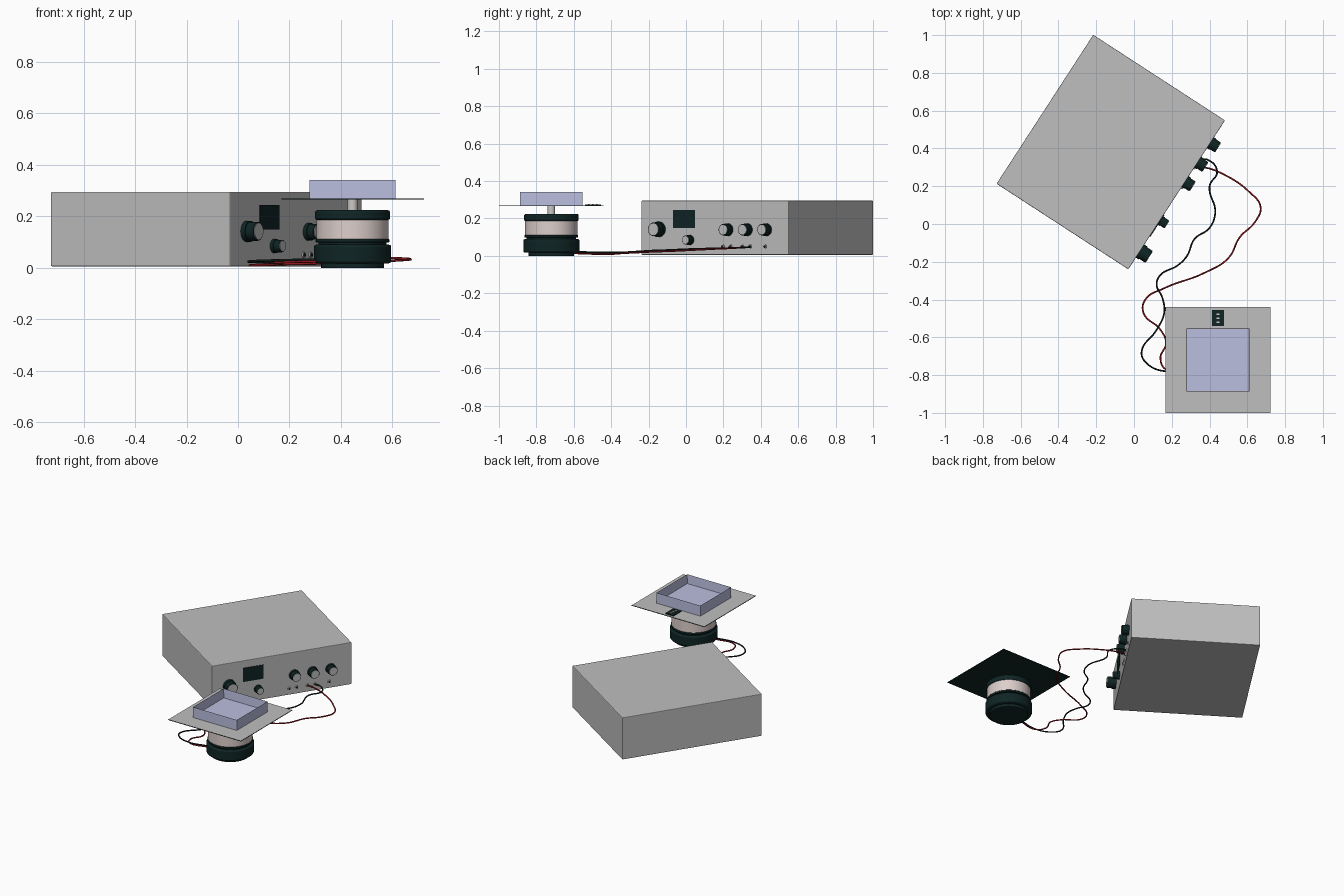
import bpy, bmesh
from math import radians
from mathutils import Matrix, Vector

cube = bpy.data.objects.get("Cube")
if cube:
    bpy.data.objects.remove(cube, do_unlink=True)


def material(name, r, g, b):
    m = bpy.data.materials.new(name)
    m.use_nodes = True
    m.diffuse_color = (r, g, b, 1)
    m.node_tree.nodes["Principled BSDF"].inputs["Base Color"].default_value = (r, g, b, 1)
    return m


GREY = material("case grey", 0.52, 0.52, 0.52)
DARK = material("dark teal black", 0.005, 0.018, 0.018)
PALE = material("pale ring", 0.72, 0.62, 0.6)
STEEL = material("steel", 0.6, 0.58, 0.56)
LAVENDER = material("tray lavender", 0.5, 0.52, 0.74)
RED = material("wire red", 0.3, 0.01, 0.015)
BLACK = material("wire black", 0.006, 0.012, 0.012)

WORLD = Matrix.Identity(4)
# Panel frame: x along the control panel, y into the case, z up
PANEL = Matrix.Translation((-0.03, -0.24, 0)) @ Matrix.Rotation(radians(57), 4, "Z")
OUTWARD = Matrix.Rotation(radians(90), 4, "X")


def finish(bm, name, frame, *mats):
    mesh = bpy.data.meshes.new(name)
    bm.to_mesh(mesh)
    bm.free()
    ob = bpy.data.objects.new(name, mesh)
    bpy.context.collection.objects.link(ob)
    ob.matrix_world = frame
    for m in mats:
        mesh.materials.append(m)
    return ob


def box_mesh(lo, hi):
    lo, hi = Vector(lo), Vector(hi)
    bm = bmesh.new()
    fit = Matrix.Translation((lo + hi) / 2) @ Matrix.Diagonal((*(hi - lo), 1))
    bmesh.ops.create_cube(bm, size=1, matrix=fit)
    return bm


def box(name, lo, hi, mat, frame=WORLD):
    return finish(box_mesh(lo, hi), name, frame, mat)


def bevel(ob, width):
    mod = ob.modifiers.new("soft edge", "BEVEL")
    mod.width = width
    mod.segments = 2
    mod.limit_method = "ANGLE"


def cylinder(name, r, z0, z1, mat, frame=WORLD, sides=32, edge=0):
    bm = bmesh.new()
    bmesh.ops.create_cone(bm, cap_ends=True, segments=sides, radius1=r, radius2=r,
                          depth=z1 - z0, matrix=Matrix.Translation((0, 0, (z0 + z1) / 2)))
    ob = finish(bm, name, frame, mat)
    if edge:
        bevel(ob, edge)
    bpy.ops.object.select_all(action="DESELECT")
    bpy.context.view_layer.objects.active = ob
    ob.select_set(True)
    bpy.ops.object.shade_smooth_by_angle(angle=radians(35))
    return ob


# Control case and display window
case = box("control_case", (0, 0, 0.006), (0.94, 0.832, 0.295), GREY, PANEL)
bevel(case, 0.004)
box("display_window", (0.207, -0.004, 0.15), (0.345, 0.001, 0.245), DARK, PANEL)


# Knobs: wide skirt, dark grip, grey cap
def knob(name, u, z, r, length):
    frame = PANEL @ Matrix.Translation((u, 0, z)) @ OUTWARD
    cylinder(name + "_skirt", r, 0, length * 0.35, DARK, frame, 24)
    cylinder(name + "_grip", r * 0.9, 0, length, DARK, frame, 24, 0.002)
    cylinder(name + "_cap", r * 0.78, length, length + 0.003, GREY, frame, 24)


knob("power_knob", 0.115, 0.142, 0.041, 0.055)
knob("select_knob", 0.31, 0.085, 0.027, 0.04)
for i in range(3):
    knob(f"adjust_knob_{i + 1}", 0.553 + 0.123 * i, 0.14, 0.034, 0.045)

# Sockets under the knobs
for i, u in enumerate((0.52, 0.57, 0.644, 0.694, 0.79)):
    frame = PANEL @ Matrix.Translation((u, 0, 0.05)) @ OUTWARD
    cylinder(f"socket_{i + 1}", 0.011, 0, 0.006, STEEL, frame, 16)
    cylinder(f"socket_hole_{i + 1}", 0.007, 0.006, 0.008, DARK, frame, 16)

# Round drive unit, stacked from the foot upward
STAND = Matrix.Translation((0.445, -0.72, 0))
for name, r, z0, z1, mat, edge in (
        ("drive_foot", 0.122, 0, 0.025, DARK, 0),
        ("drive_base", 0.15, 0.018, 0.09, DARK, 0.008),
        ("drive_neck", 0.132, 0.085, 0.1, DARK, 0),
        ("drive_collar", 0.143, 0.098, 0.112, DARK, 0.003),
        ("drive_ring", 0.14, 0.11, 0.188, PALE, 0),
        ("drive_cover", 0.146, 0.186, 0.224, DARK, 0.008),
        ("drive_shaft", 0.02, 0.22, 0.267, STEEL, 0)):
    cylinder(name, r, z0, z1, mat, STAND, 48, edge)

# Platform plate, grey only on its upper face
bm = box_mesh((-0.277, -0.28, 0.266), (0.277, 0.28, 0.27))
for f in bm.faces:
    f.material_index = 1 if f.normal.z > 0.5 else 0
finish(bm, "platform_plate", STAND, DARK, GREY)

# Open tray with thin walls
bm = box_mesh((-0.167, -0.167, 0.27), (0.167, 0.167, 0.342))
top = max(bm.faces, key=lambda f: f.calc_center_median().z)
bmesh.ops.inset_individual(bm, faces=[top], thickness=0.005)
bmesh.ops.translate(bm, verts=top.verts, vec=(0, 0, -0.062))
finish(bm, "tray", STAND, LAVENDER)

# Small sensor board with pale pads
box("sensor_board", (-0.031, 0.18, 0.27), (0.031, 0.266, 0.276), DARK, STAND)
for i in range(3):
    y = 0.195 + 0.022 * i
    box(f"sensor_pad_{i + 1}", (-0.008, y, 0.276), (0.008, y + 0.008, 0.278), PALE, STAND)


# Loose wires: smooth curves that drop from the socket and lie near the ground
def wire(name, points, mat, rest):
    data = bpy.data.curves.new(name, "CURVE")
    data.dimensions = "3D"
    data.bevel_depth = 0.0045
    data.bevel_resolution = 2
    data.resolution_u = 8
    spline = data.splines.new("BEZIER")
    spline.bezier_points.add(len(points) - 1)
    last = len(points) - 1
    for i, (p, (x, y)) in enumerate(zip(spline.bezier_points, points)):
        t = i / last
        z = 0.05 + (rest - 0.05) * min(1, t * 1.6)
        p.co = (x, y, z + (0.015 * (t - 0.7) / 0.3 if t > 0.7 else 0))
        p.handle_left_type = p.handle_right_type = "AUTO"
    data.materials.append(mat)
    ob = bpy.data.objects.new(name, data)
    bpy.context.collection.objects.link(ob)


wire("red_wire", [(0.32, 0.3), (0.37, 0.3), (0.48, 0.26), (0.61, 0.17), (0.67, 0.09),
                  (0.64, 0.01), (0.56, -0.07), (0.5, -0.18), (0.37, -0.26), (0.16, -0.34),
                  (0.06, -0.4), (0.05, -0.47), (0.14, -0.56), (0.17, -0.63),
                  (0.14, -0.71), (0.17, -0.77), (0.31, -0.76)], RED, 0.01)
wire("black_wire", [(0.35, 0.34), (0.39, 0.34), (0.44, 0.28), (0.4, 0.2), (0.43, 0.06),
                    (0.4, -0.02), (0.32, -0.08), (0.28, -0.17), (0.23, -0.22), (0.14, -0.27),
                    (0.12, -0.32), (0.15, -0.39), (0.16, -0.47), (0.12, -0.56),
                    (0.04, -0.68), (0.07, -0.74), (0.17, -0.78), (0.31, -0.76)], BLACK, 0.018)
